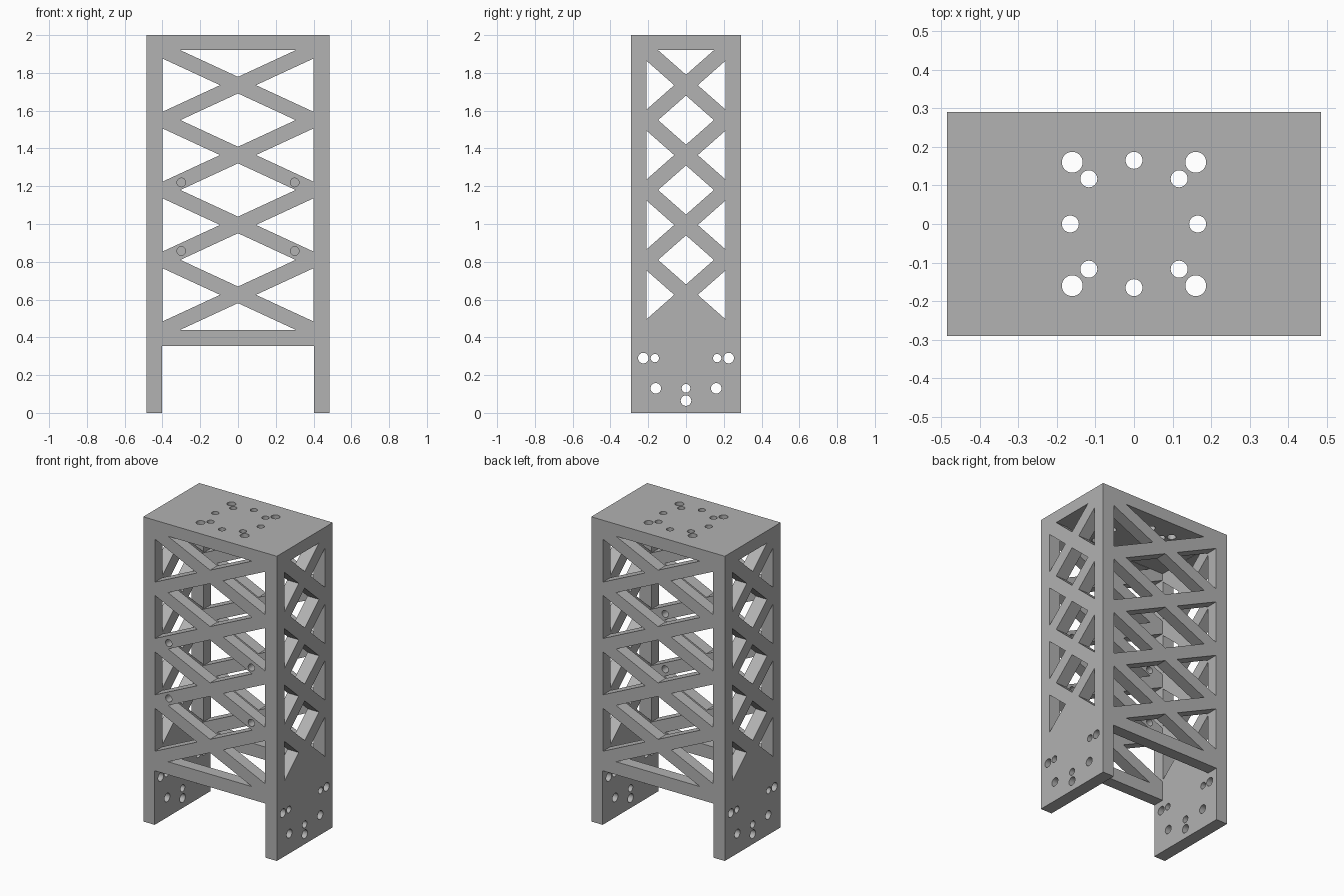
import bpy, bmesh, math

if "Cube" in bpy.data.objects:
    bpy.data.objects.remove(bpy.data.objects["Cube"], do_unlink=True)

HX, HY, H = 0.485, 0.29, 2.0        # outer half width, half depth, height
IX, IY, IZ = 0.402, 0.212, 1.922    # hollow core
PITCH, FIRST, COUNT = 0.37, 0.625, 4

grey = bpy.data.materials.new("plain grey")
grey.use_nodes = True
COLOUR = (0.445, 0.445, 0.445, 1)
grey.diffuse_color = COLOUR
grey.node_tree.nodes["Principled BSDF"].inputs["Base Color"].default_value = COLOUR

PLACE = {
    "X": lambda u, v, t: (t, u, v),
    "Y": lambda u, v, t: (u, t, v),
    "Z": lambda u, v, t: (u, v, t),
}


def prisms(name, axis, outlines, start, end):
    """One object made of straight prisms running along an axis."""
    bm = bmesh.new()
    for outline in outlines:
        rings = [[bm.verts.new(PLACE[axis](u, v, t)) for u, v in outline] for t in (start, end)]
        bm.faces.new(rings[0])
        bm.faces.new(rings[1][::-1])
        n = len(outline)
        for i in range(n):
            j = (i + 1) % n
            bm.faces.new((rings[0][i], rings[1][i], rings[1][j], rings[0][j]))
    bmesh.ops.recalc_face_normals(bm, faces=bm.faces)
    mesh = bpy.data.meshes.new(name)
    bm.to_mesh(mesh)
    bm.free()
    mesh.materials.append(grey)
    obj = bpy.data.objects.new(name, mesh)
    bpy.context.collection.objects.link(obj)
    return obj


def rect(u, low, high):
    return [(-u, low), (u, low), (u, high), (-u, high)]


def circle(u, v, r, n=32):
    return [(u + r * math.cos(math.tau * i / n), v + r * math.sin(math.tau * i / n))
            for i in range(n)]


def lattice(half, bar, bottom_window):
    """Window outlines left between stacked crossed braces."""
    slope = PITCH / 2 / half
    tip, corner = bar / slope, half - bar / slope
    windows = []
    for i in range(COUNT):
        c = FIRST + i * PITCH
        rise = PITCH / 2 - bar
        for s in (-1, 1):
            windows.append([(s * tip, c), (s * half, c - rise), (s * half, c + rise)])
        if i < COUNT - 1:
            mid = c + PITCH / 2
            windows.append([(0, mid - rise), (corner, mid), (0, mid + rise), (-corner, mid)])
        else:
            windows.append([(0, c + bar), (corner, c + PITCH / 2), (-corner, c + PITCH / 2)])
    if bottom_window:
        low = FIRST - PITCH / 2
        windows.append([(0, FIRST - bar), (-corner, low), (corner, low)])
    return windows


# Solid tower body
tower = prisms("tower_frame", "Z", [rect(HX, -HY, HY)], 0, H)

# Bolt hole layouts
side_holes = [circle(0, 0.13, 0.023), circle(0, 0.065, 0.028)]
top_holes = []
for s in (-1, 1):
    side_holes += [circle(s * 0.226, 0.29, 0.028), circle(s * 0.165, 0.29, 0.022),
                   circle(s * 0.16, 0.13, 0.028)]
    top_holes += [circle(s * 0.165, 0, 0.022), circle(0, s * 0.165, 0.022)]
    for q in (-1, 1):
        top_holes += [circle(s * 0.16, q * 0.16, 0.027), circle(s * 0.117, q * 0.117, 0.022)]
front_holes = [circle(s * 0.3, z, 0.023) for s in (-1, 1) for z in (0.857, 1.22)]

# Hollow core, leg gap, brace windows and bolt holes
cutters = [
    prisms("core_cutter", "Z", [rect(IX, -IY, IY)], -0.1, IZ),
    prisms("leg_gap_cutter", "Y", [rect(IX, -0.1, 0.355)], -0.5, 0.5),
    prisms("front_window_cutter", "Y", lattice(0.4, 0.044, True), -0.5, 0.5),
    prisms("side_window_cutter", "X", lattice(0.21, 0.055, False), -0.7, 0.7),
    prisms("side_hole_cutter", "X", side_holes, -0.7, 0.7),
    prisms("front_hole_cutter", "Y", front_holes, -0.5, 0),
    prisms("top_hole_cutter", "Z", top_holes, 1.8, 2.2),
]
for cutter in cutters:
    cutter.hide_render = True
    cutter.display_type = "WIRE"
    mod = tower.modifiers.new(cutter.name, "BOOLEAN")
    mod.operation = "DIFFERENCE"
    mod.solver = "EXACT"
    mod.object = cutter
